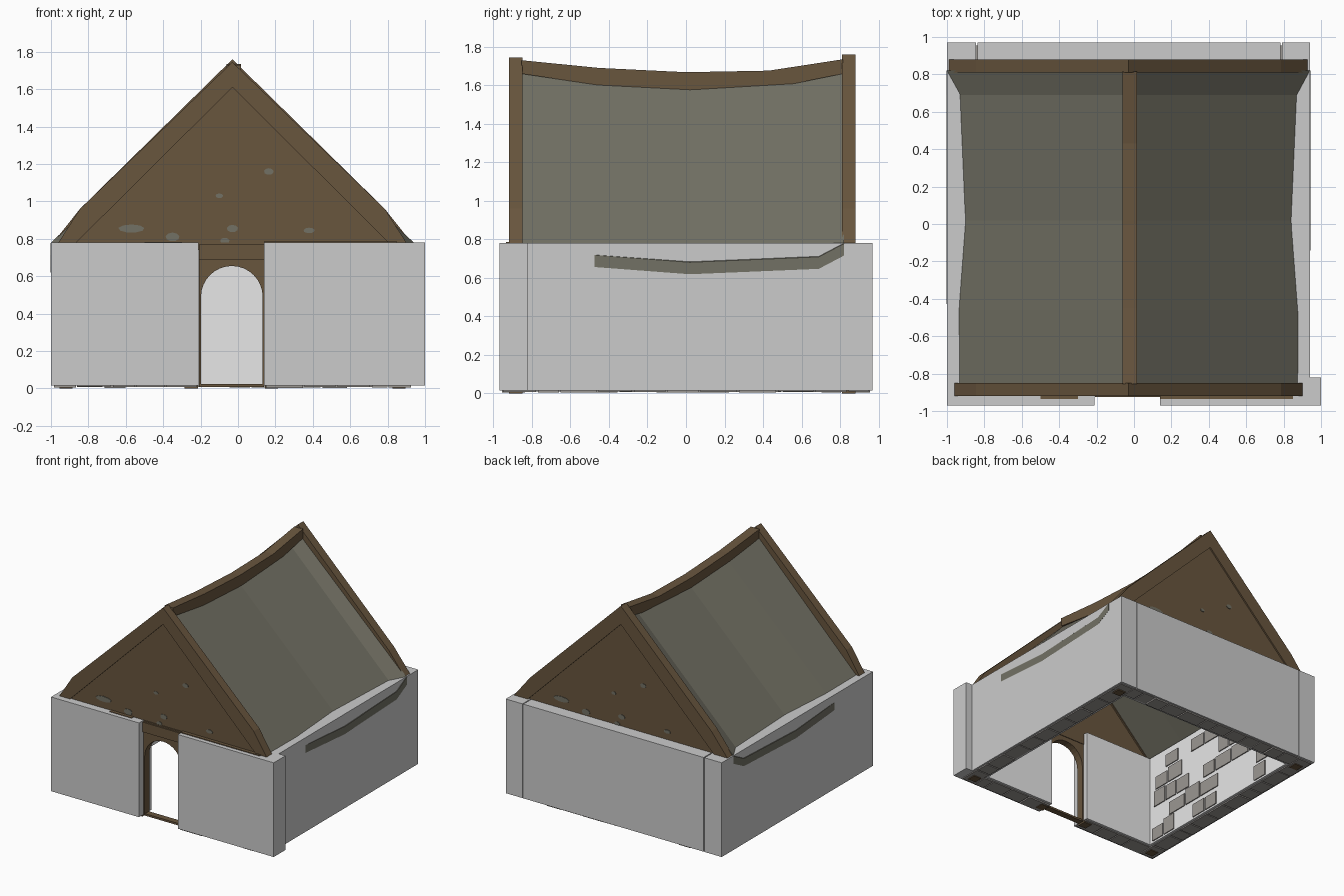
import bpy, bmesh, math, random

if "Cube" in bpy.data.objects:
    bpy.data.objects.remove(bpy.data.objects["Cube"])

random.seed(4)
CX = -0.03  # centre line of the roof


def material(name, rgb):
    m = bpy.data.materials.new(name)
    m.diffuse_color = (*rgb, 1)
    m.use_nodes = True
    m.node_tree.nodes["Principled BSDF"].inputs["Base Color"].default_value = m.diffuse_color
    return m


GREY = material("outer_plaster", (0.60, 0.60, 0.60))
WHITE = material("inner_plaster", (0.92, 0.92, 0.92))
STONE = material("stone", (0.33, 0.31, 0.29))
WOOD = material("timber", (0.140, 0.092, 0.048))
ROOF = material("roof_slate", (0.170, 0.165, 0.128))


def finish(name, bm, mat):
    bmesh.ops.recalc_face_normals(bm, faces=bm.faces)
    me = bpy.data.meshes.new(name)
    bm.to_mesh(me)
    bm.free()
    me.materials.append(mat)
    ob = bpy.data.objects.new(name, me)
    bpy.context.collection.objects.link(ob)
    return ob


def add_box(bm, x0, x1, y0, y1, z0, z1):
    vs = bmesh.ops.create_cube(bm, size=1)["verts"]
    for v in vs:
        v.co.x = x1 if v.co.x > 0 else x0
        v.co.y = y1 if v.co.y > 0 else y0
        v.co.z = z1 if v.co.z > 0 else z0


def boxes(name, mat, *dims):
    bm = bmesh.new()
    for d in dims:
        add_box(bm, *d)
    return finish(name, bm, mat)


def prism(name, mat, pts, y0, y1):
    """Extrude an x-z outline from y0 to y1."""
    bm = bmesh.new()
    f = bm.faces.new([bm.verts.new((x, y0, z)) for x, z in pts])
    ext = bmesh.ops.extrude_face_region(bm, geom=[f])
    for v in ext["geom"]:
        if isinstance(v, bmesh.types.BMVert):
            v.co.y = y1
    bmesh.ops.triangulate(bm, faces=[f for f in bm.faces if len(f.verts) > 4])
    return finish(name, bm, mat)


def loft(name, mat, rings):
    """Skin closed cross-sections and cap both ends."""
    bm = bmesh.new()
    rows = [[bm.verts.new(p) for p in r] for r in rings]
    n = len(rows[0])
    for a, b in zip(rows, rows[1:]):
        for i in range(n):
            j = (i + 1) % n
            bm.faces.new((a[i], a[j], b[j], b[i]))
    caps = [bm.faces.new(rows[0]), bm.faces.new(rows[-1])]
    bmesh.ops.triangulate(bm, faces=caps)
    return finish(name, bm, mat)


# Walls and corner blocks
B, T = 0.015, 0.78
boxes("left_wall", GREY, (-1, -0.85, -0.82, 0.815, B, T))
boxes("right_wall", GREY, (0.79, 0.94, -0.82, 0.815, B, T))
boxes("back_wall", GREY, (-0.838, 0.783, 0.82, 0.97, B, T))
boxes("back_corners", GREY, (-1, -0.846, 0.815, 0.97, B, T), (0.79, 0.94, 0.815, 0.97, B, T))
boxes("front_walls", GREY, (-1, -0.21, -0.97, -0.82, B, T), (0.14, 1, -0.97, -0.82, B, T))

# White plaster lining inside
boxes("inner_lining", WHITE,
      (-0.85, -0.843, -0.82, 0.82, B, T), (0.783, 0.79, -0.82, 0.82, B, T),
      (-0.843, 0.783, 0.813, 0.82, B, T),
      (-0.843, -0.21, -0.82, -0.813, B, T), (0.14, 0.783, -0.82, -0.813, B, T))

# Exposed stones on the inner side walls
bm = bmesh.new()
for side in (-0.843, 0.783):
    x0, x1 = (side, side + 0.008) if side < 0 else (side - 0.008, side)
    for row in range(5):
        y = -0.8 + random.uniform(0, 0.1)
        while y < 0.62:
            w = random.uniform(0.11, 0.22)
            if random.random() < 0.55:
                z = 0.03 + row * 0.148
                add_box(bm, x0, x1, y, y + w, z, z + random.uniform(0.1, 0.14))
            y += w + 0.015
finish("inner_stones", bm, STONE)

# Foundation stones showing under the walls
bm = bmesh.new()
for side, lo, hi in ((-0.985, -0.95, 0.95), (0.805, -0.95, 0.95)):
    y = lo
    while y < hi:
        w = random.uniform(0.1, 0.2)
        add_box(bm, side, side + 0.12, y, min(y + w, hi), random.uniform(0.003, 0.01), 0.1)
        y += w + 0.01
for side, lo, hi in ((0.835, -0.86, 0.8), (-0.955, -0.86, -0.22), (-0.955, 0.15, 0.8)):
    x = lo
    while x < hi:
        w = random.uniform(0.1, 0.2)
        add_box(bm, x, min(x + w, hi), side, side + 0.12, random.uniform(0.003, 0.01), 0.1)
        x += w + 0.01
finish("foundation_stones", bm, STONE)

# Timber posts standing in the walls
P = 0.035
posts = [(CX + s * 0.89, y) for s in (-1, 1) for y in (-0.885, 0.845)]
posts += [(-0.25, -0.885), (0.18, -0.885)]
boxes("timber_posts", WOOD, *[(x - P, x + P, y - P, y + P, 0, 0.77) for x, y in posts])

# Arched door frame, lintel and sill
R, SPRING, DX = 0.165, 0.49, -0.033
arch = [(DX + R * math.cos(a), SPRING + R * math.sin(a))
        for a in (math.pi * i / 16 for i in range(17))]
prism("door_frame", WOOD,
      [(0.14, 0.01), (0.14, 0.78), (-0.208, 0.78), (-0.208, 0.01), (DX - R, 0.01)]
      + arch[::-1] + [(DX + R, 0.01)], -0.915, -0.855)
boxes("door_lintel", WOOD, (-0.209, 0.14, -0.925, -0.85, 0.69, 0.77))
boxes("door_sill", WOOD, (-0.209, 0.14, -0.91, -0.86, 0.008, 0.024))
boxes("wall_plates", WOOD, (-0.5, -0.3, -0.935, -0.9, 0.74, 0.784),
      (0.14, 0.85, -0.935, -0.9, 0.74, 0.786))

# Gable rafters and infill at both ends
for end, y0, y1, top, foot in (("front", -0.92, -0.85, 1.745, 0.94),
                               ("back", 0.81, 0.88, 1.76, 0.97)):
    half = [(foot, 0.765), (0.815, 0.96)]
    outline = ([(CX + x, z) for x, z in half] + [(CX, top)]
               + [(CX - x, z) for x, z in half[::-1]]
               + [(CX - 0.85, 0.765), (CX, 1.61), (CX + 0.85, 0.765)])
    prism(end + "_rafters", WOOD, outline, y0, y1)
    prism(end + "_gable", WOOD, [(CX - 0.88, 0.74), (CX + 0.88, 0.74), (CX, 1.62)],
          y0 + 0.012, y1 - 0.012)

# Bare patches on the gables
spots = [(-0.57, 0.855, 0.07, 0.022), (-0.35, 0.81, 0.037, 0.024), (-0.07, 0.79, 0.025, 0.016),
         (-0.03, 0.855, 0.03, 0.02), (0.38, 0.845, 0.03, 0.015), (0.165, 1.16, 0.026, 0.018),
         (-0.1, 1.03, 0.02, 0.013)]
for end, y, flip in (("front", -0.909, 1), ("back", 0.869, -1)):
    bm = bmesh.new()
    for x, z, rx, rz in spots:
        vs = bmesh.ops.create_cone(bm, cap_ends=True, segments=9, radius1=1, radius2=1, depth=1)["verts"]
        for v in vs:
            px, pz, d = v.co.x, v.co.y, v.co.z
            v.co = (CX + flip * (x - CX) + px * rx, y + d * 0.006, z + pz * rz)
    finish(end + "_patches", bm, ROOF)

# Sagging roof: (y, apex height, half width at the wall top, eave half width)
TH = 0.062
rings = []
for y, apex, hw, ew in ((-0.86, 1.69, 0.905, 0.945), (-0.46, 1.645, 0.905, 0.971),
                        (0.02, 1.62, 0.87, 0.973), (0.69, 1.66, 0.90, 0.973),
                        (0.82, 1.70, 0.97, 0.973)):
    ez = apex - (apex - 0.78) / hw * ew
    rings.append([(CX - ew, y, ez), (CX, y, apex), (CX + ew, y, ez),
                  (CX + ew, y, ez - TH), (CX, y, apex - TH), (CX - ew, y, ez - TH)])
loft("roof", ROOF, rings)

# Sagging ridge beam
rings = []
for y, zt, zb in ((-0.855, 1.73, 1.66), (-0.45, 1.69, 1.60), (0.0, 1.668, 1.566),
                  (0.43, 1.676, 1.582), (0.815, 1.735, 1.66)):
    rings.append([(-0.062, y, zb), (0.015, y, zb), (0.015, y, zt), (-0.062, y, zt)])
loft("ridge_beam", WOOD, rings)
